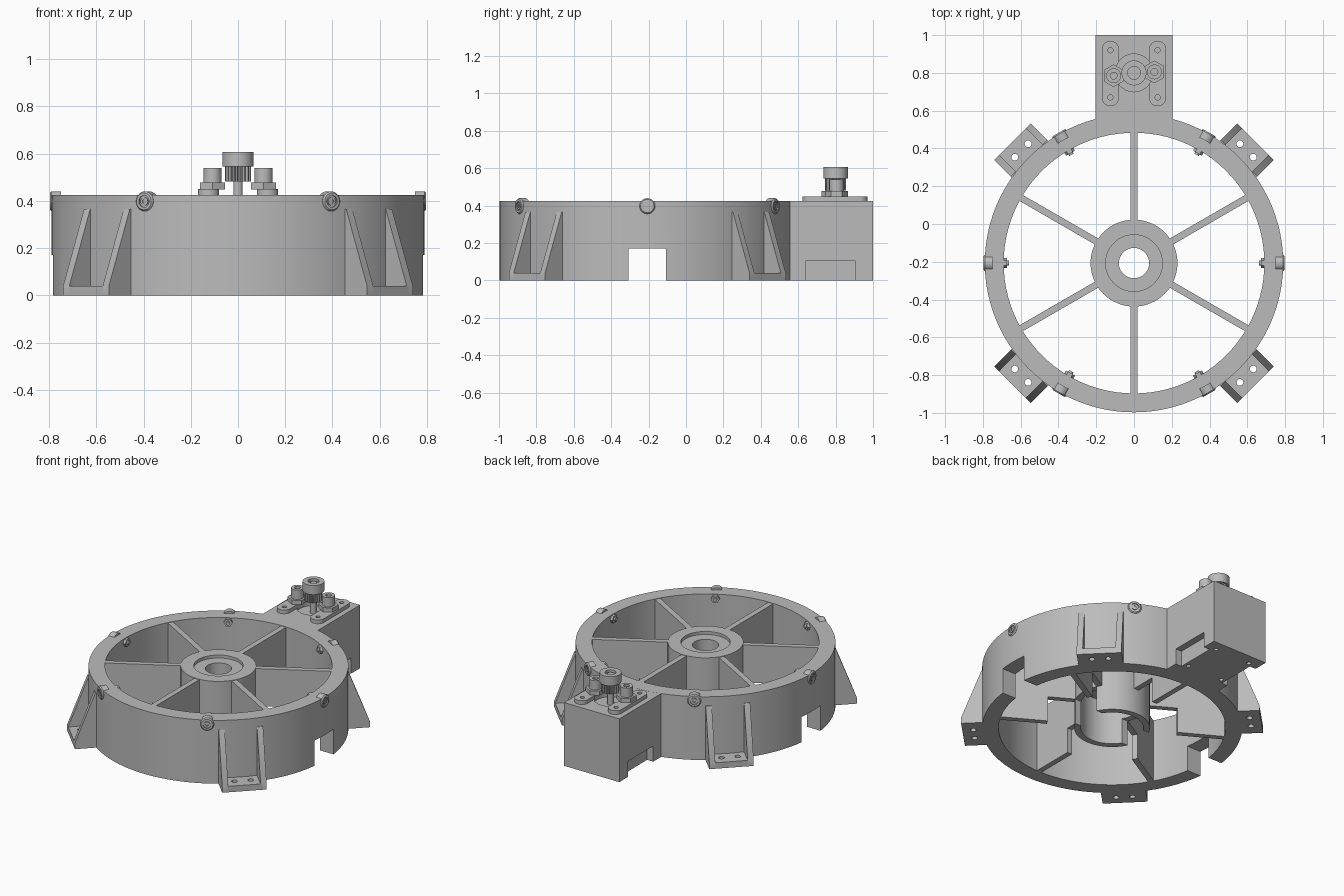
import bpy
import bmesh
from math import cos, sin, pi, radians
from mathutils import Matrix, Vector

if "Cube" in bpy.data.objects:
    bpy.data.objects.remove(bpy.data.objects["Cube"])

grey = bpy.data.materials.new("neutral grey")
grey.use_nodes = True
grey.diffuse_color = (0.5, 0.5, 0.5, 1)
grey.node_tree.nodes["Principled BSDF"].inputs["Base Color"].default_value = (0.5, 0.5, 0.5, 1)

CENTRE = Vector((0, -0.207, 0))
TOP = 0.425
MOTOR_Y = 0.8


def finish(name, bm, matrix=Matrix()):
    bmesh.ops.recalc_face_normals(bm, faces=bm.faces)
    mesh = bpy.data.meshes.new(name)
    bm.to_mesh(mesh)
    bm.free()
    mesh.transform(matrix)
    mesh.materials.append(grey)
    obj = bpy.data.objects.new(name, mesh)
    bpy.context.collection.objects.link(obj)
    return obj


def box(name, low, high, matrix=Matrix()):
    bm = bmesh.new()
    low, high = Vector(low), Vector(high)
    bmesh.ops.create_cube(bm, size=1)
    for v in bm.verts:
        v.co = (low + high) / 2 + v.co * (high - low)
    return finish(name, bm, matrix)


def cylinder(name, radius, z0, z1, x=0, y=0, sides=48, matrix=Matrix()):
    bm = bmesh.new()
    bmesh.ops.create_cone(bm, cap_ends=True, segments=sides, radius1=radius, radius2=radius,
                          depth=z1 - z0, matrix=Matrix.Translation((x, y, (z0 + z1) / 2)))
    return finish(name, bm, matrix)


def lathe(name, profile, matrix=Matrix(), sides=96):
    # closed radius/height profile swept around z
    bm = bmesh.new()
    rings = [[bm.verts.new((r * cos(2 * pi * i / sides), r * sin(2 * pi * i / sides), z))
              for r, z in profile] for i in range(sides)]
    n = len(profile)
    for i in range(sides):
        a, b = rings[i], rings[(i + 1) % sides]
        for j in range(n):
            k = (j + 1) % n
            bm.faces.new((a[j], b[j], b[k], a[k]))
    return finish(name, bm, matrix)


def prism(name, outline, axis, start, depth, matrix=Matrix()):
    # extrude a flat outline along y or z
    bm = bmesh.new()
    place = (lambda p: (p[0], start, p[1])) if axis == "y" else (lambda p: (p[0], p[1], start))
    face = bm.faces.new([bm.verts.new(place(p)) for p in outline])
    out = bmesh.ops.extrude_face_region(bm, geom=[face])
    move = (0, depth, 0) if axis == "y" else (0, 0, depth)
    bmesh.ops.translate(bm, vec=move, verts=[g for g in out["geom"] if isinstance(g, bmesh.types.BMVert)])
    return finish(name, bm, matrix)


def cut(obj, *cutters):
    bpy.context.view_layer.objects.active = obj
    for c in cutters:
        mod = obj.modifiers.new("cut", "BOOLEAN")
        mod.operation = "DIFFERENCE"
        mod.solver = "EXACT"
        mod.object = c
        bpy.ops.object.modifier_apply(modifier=mod.name)
        bpy.data.objects.remove(c)


def around(degrees):
    return Matrix.Translation(CENTRE) @ Matrix.Rotation(radians(degrees), 4, "Z")


def channel():
    return box("channel", (-1, CENTRE.y - 0.1, -0.1), (1, CENTRE.y + 0.1, 0.17))


# Outer ring with the cable channel across its base
ring = lathe("outer_ring", [(0.69, 0), (0.79, 0), (0.79, TOP), (0.69, TOP)], around(0))
cut(ring, channel())

# Hollow hub with a shallow bearing seat
hub = lathe("hub", [(0.19, 0), (0.23, 0), (0.23, TOP), (0.15, TOP), (0.15, 0.405),
                    (0.08, 0.405), (0.08, 0.3), (0.19, 0.3)], around(0), 64)
cut(hub, channel())

# Six spokes, stepped up near the hub
spoke_outline = [(0.4, 0), (0.7, 0), (0.7, 0.422), (0.215, 0.422), (0.215, 0.17), (0.4, 0.17)]
for i in range(6):
    prism(f"spoke_{i + 1}", spoke_outline, "y", -0.018, 0.036, around(30 + 60 * i))

# Four gusseted mounting feet
rib_outline = [(0.76, 0), (0.91, 0), (0.91, 0.04), (0.785, 0.365), (0.76, 0.365)]
for i in range(4):
    m = around(45 + 90 * i)
    foot = box(f"foot_{i + 1}", (0.745, -0.11, 0), (0.91, 0.11, 0.04), m)
    cut(foot, *[cylinder("hole", 0.018, -0.1, 0.1, 0.843, t, 20, m) for t in (-0.05, 0.05)])
    for side, start in (("left", 0.1), ("right", -0.137)):
        prism(f"foot_rib_{side}_{i + 1}", rib_outline, "y", start, 0.037, m)

# Clamp screws around the rim, with nuts on the inside
for i in range(6):
    m = around(60 * i) @ Matrix.Translation((0, 0, 0.398)) @ Matrix.Rotation(pi / 2, 4, "Y")
    head = lathe(f"screw_head_{i + 1}", [(0.001, 0.75), (0.042, 0.75), (0.042, 0.79), (0.036, 0.797),
                                         (0.025, 0.797), (0.025, 0.788), (0.001, 0.788)], m, 28)
    socket = cylinder(f"screw_core_{i + 1}", 0.018, 0.77, 0.795, sides=20, matrix=m)
    cut(socket, cylinder("hex", 0.01, 0.78, 0.9, sides=6, matrix=m))
    cylinder(f"rim_nut_{i + 1}", 0.027, 0.672, 0.7, sides=6, matrix=m)
    cylinder(f"screw_tip_{i + 1}", 0.013, 0.662, 0.7, sides=16, matrix=m)

# Motor housing with side recesses, round pocket and base screw holes
housing = box("motor_housing", (-0.205, 0.52, 0), (0.205, 1.0, 0.4245))
cutters = [box("recess", (min(s * 0.16, s * 0.3), 0.64, -0.1), (max(s * 0.16, s * 0.3), 0.905, 0.105))
           for s in (-1, 1)]
cutters.append(cylinder("pocket", 0.1, 0.395, 0.6, 0, MOTOR_Y))
cutters += [cylinder("hole", 0.014, -0.1, 0.04, sx * 0.13, MOTOR_Y + sy * 0.13, 16)
            for sx in (-1, 1) for sy in (-1, 1)]
cut(housing, *cutters)

# Slotted straps carrying the two idler posts
for side, s in (("left", 1), ("right", -1)):
    x = s * 0.125
    outline = [(x + 0.045 * cos(a), (0.925 if sin(a) > 0 else 0.668) + 0.045 * sin(a))
               for a in [(j + 0.5) * pi / 12 for j in range(24)]]
    strap = prism(f"strap_{side}", outline, "z", 0.42, 0.03)
    cut(strap, cylinder("pocket", 0.099, 0.3, 0.6, 0, MOTOR_Y),
        *[cylinder("hole", 0.014, 0.3, 0.6, x, y, 16) for y in (0.67, 0.92)])
    y = MOTOR_Y + s * 0.01 - 0.005
    cylinder(f"idler_nut_{side}", 0.06, 0.448, 0.478, s * 0.108, y, 6)
    post = cylinder(f"idler_post_{side}", 0.039, 0.475, 0.54, s * 0.108, y, 32)
    cut(post, cylinder("bore", 0.018, 0.525, 0.6, s * 0.108, y, 20))

# Motor shaft and toothed pulley
cylinder("motor_shaft", 0.02, 0.39, 0.597, 0, MOTOR_Y, 24)
teeth = [((0.056 if j % 4 < 2 else 0.046) * cos(j * pi / 36),
          MOTOR_Y + (0.056 if j % 4 < 2 else 0.046) * sin(j * pi / 36)) for j in range(72)]
prism("pulley_teeth", teeth, "z", 0.482, 0.07)
cap = cylinder("pulley_cap", 0.066, 0.545, 0.607, 0, MOTOR_Y)
cut(cap, cylinder("bore", 0.034, 0.59, 0.7, 0, MOTOR_Y, 24))

# Smooth the round walls, keep the corners crisp
for obj in [o for o in bpy.context.scene.objects if o.type == "MESH"]:
    bpy.ops.object.select_all(action="DESELECT")
    obj.select_set(True)
    bpy.context.view_layer.objects.active = obj
    bpy.ops.object.shade_smooth_by_angle(angle=radians(30))
